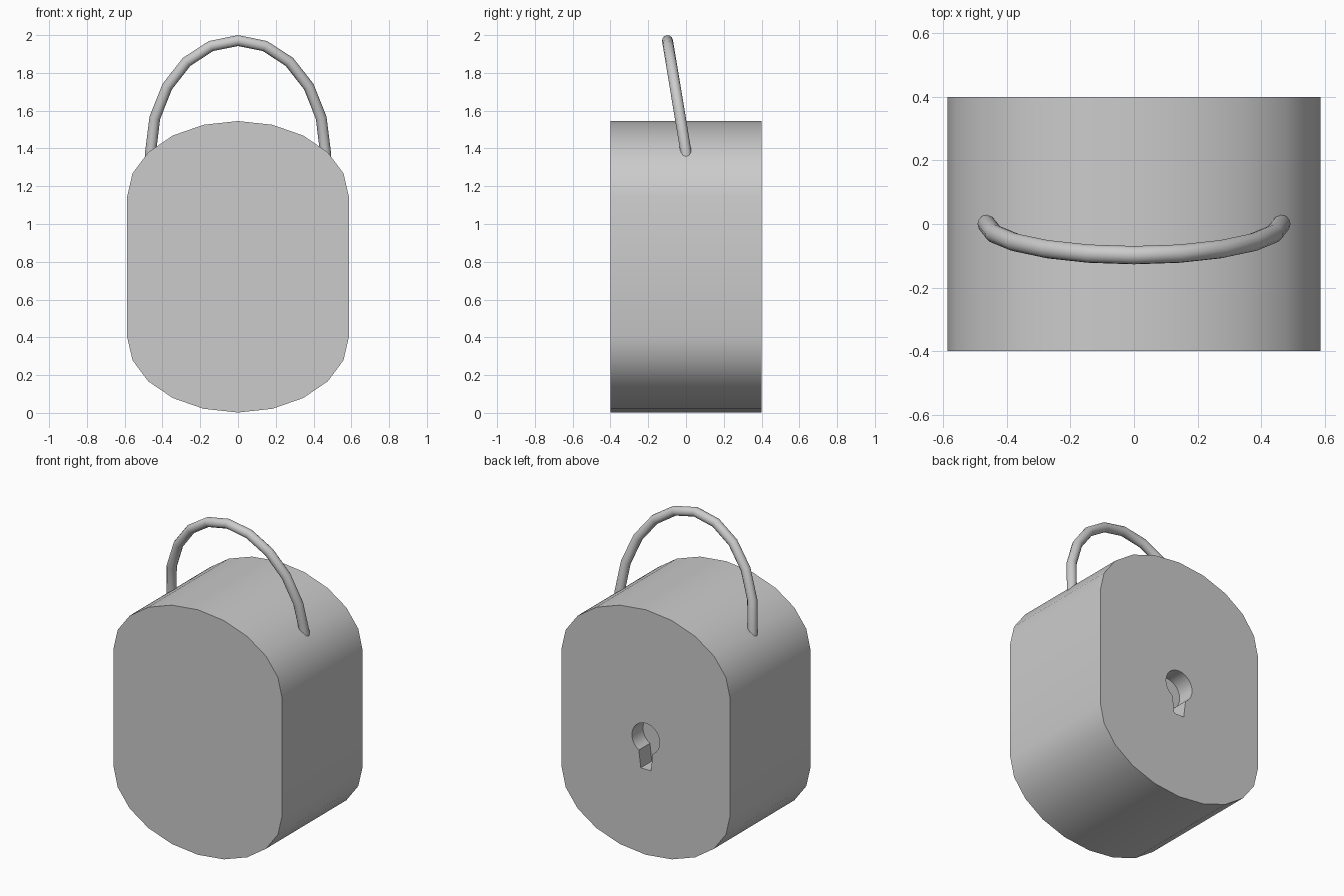
import bpy, bmesh
from math import sin, cos, radians

if "Cube" in bpy.data.objects:
    bpy.data.objects.remove(bpy.data.objects["Cube"])


def prism(name, profile, y0, y1):
    """Extrude an xz outline along y."""
    bm = bmesh.new()
    face = bm.faces.new([bm.verts.new((x, y0, z)) for x, z in profile])
    ext = bmesh.ops.extrude_face_region(bm, geom=[face])["geom"]
    verts = [g for g in ext if isinstance(g, bmesh.types.BMVert)]
    bmesh.ops.translate(bm, verts=verts, vec=(0, y1 - y0, 0))
    bmesh.ops.recalc_face_normals(bm, faces=bm.faces)
    mesh = bpy.data.meshes.new(name)
    bm.to_mesh(mesh)
    bm.free()
    obj = bpy.data.objects.new(name, mesh)
    bpy.context.collection.objects.link(obj)
    return obj


def select_only(obj):
    bpy.ops.object.select_all(action='DESELECT')
    obj.select_set(True)
    bpy.context.view_layer.objects.active = obj


# Lock body: two half ellipses joined by straight sides
def half_ellipse(start, zc):
    return [(0.587 * cos(radians(start + 18 * i)),
             zc + 0.4 * sin(radians(start + 18 * i))) for i in range(11)]


body = prism("lock_body", half_ellipse(0, 1.145) + half_ellipse(180, 0.402), -0.4, 0.4)

# Keyhole: round hole with a tapered slot, recessed into the back
hole = [(0.097 * cos(radians(-60 + 15 * i)), 0.733 + 0.097 * sin(radians(-60 + 15 * i)))
        for i in range(21)]
hole += [(-0.035, 0.54), (0.035, 0.54)]
cutter = prism("keyhole_cutter", hole, 0.29, 0.5)
cutter.hide_render = True
mod = body.modifiers.new("keyhole", 'BOOLEAN')
mod.operation = 'DIFFERENCE'
mod.solver = 'EXACT'
mod.object = cutter
select_only(body)
bpy.ops.object.modifier_apply(modifier=mod.name)
bpy.data.objects.remove(cutter, do_unlink=True)
bpy.ops.object.shade_smooth_by_angle(angle=radians(30))

# Shackle: tilted elliptical arch of round rod, ends sunk in the body
path = [(0.463, 0.0, 1.28)]
for i in range(11):
    a = radians(18 * i)
    path.append((0.463 * cos(a), -0.098 * sin(a), 1.38 + 0.591 * sin(a)))
path.append((-0.463, 0.0, 1.28))
curve = bpy.data.curves.new("shackle", 'CURVE')
curve.dimensions = '3D'
curve.bevel_depth = 0.029
curve.bevel_resolution = 4
curve.use_fill_caps = True
spline = curve.splines.new('POLY')
spline.points.add(len(path) - 1)
for p, co in zip(spline.points, path):
    p.co = (*co, 1)
shackle = bpy.data.objects.new("shackle", curve)
bpy.context.collection.objects.link(shackle)
select_only(shackle)
bpy.ops.object.convert(target='MESH')
bpy.ops.object.shade_smooth_by_angle(angle=radians(35))
